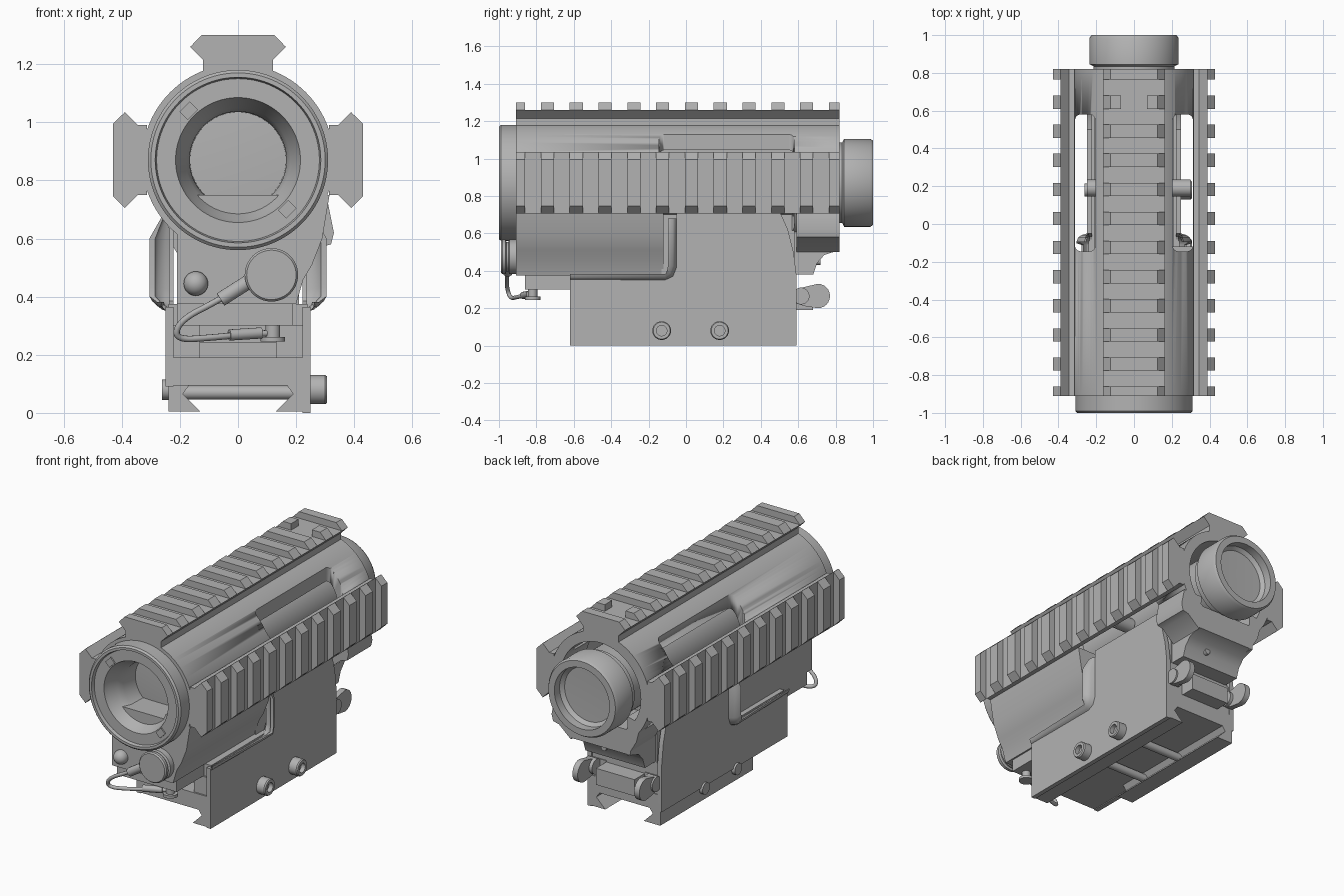
import bpy, bmesh, math
from mathutils import Vector

cube = bpy.data.objects.get("Cube")
if cube:
    bpy.data.objects.remove(cube)

grey = bpy.data.materials.new("plain grey")
grey.use_nodes = True
grey.diffuse_color = (0.45, 0.45, 0.45, 1)
grey.node_tree.nodes["Principled BSDF"].inputs["Base Color"].default_value = (0.45, 0.45, 0.45, 1)
AXIS_Z = 0.87


def finish(name, bm, angle=35):
    bmesh.ops.remove_doubles(bm, verts=bm.verts, dist=1e-5)
    bmesh.ops.recalc_face_normals(bm, faces=bm.faces)
    mesh = bpy.data.meshes.new(name)
    bm.to_mesh(mesh)
    bm.free()
    ob = bpy.data.objects.new(name, mesh)
    bpy.context.collection.objects.link(ob)
    mesh.materials.append(grey)
    activate(ob)
    bpy.ops.object.shade_smooth_by_angle(angle=math.radians(angle))
    return ob


def activate(ob):
    bpy.ops.object.select_all(action='DESELECT')
    ob.select_set(True)
    bpy.context.view_layer.objects.active = ob


def place(axis, u, v, t):
    return {'x': (t, u, v), 'y': (u, t, v), 'z': (u, v, t)}[axis]


def prism(name, axis, pts, *spans):
    """Extrude a 2D outline along an axis, once for each span."""
    bm = bmesh.new()
    for a, b in spans:
        ends = [[bm.verts.new(place(axis, u, v, t)) for u, v in pts] for t in (a, b)]
        for e in ends:
            bm.faces.new(e)
        for i in range(len(pts)):
            j = (i + 1) % len(pts)
            bm.faces.new((ends[0][i], ends[0][j], ends[1][j], ends[1][i]))
    return finish(name, bm)


def box(name, x0, x1, y0, y1, z0, z1):
    return prism(name, 'y', [(x0, z0), (x1, z0), (x1, z1), (x0, z1)], (y0, y1))


def lathe(name, axis, u, v, profile, n=64, closed=False):
    """Spin (radius, position) points about an axis through (u, v)."""
    bm = bmesh.new()
    rings = []
    for r, t in profile:
        angles = [2 * math.pi * i / n for i in range(n)]
        rings.append([bm.verts.new(place(axis, u + r * math.cos(a), v + r * math.sin(a), t))
                      for a in angles] if r else [bm.verts.new(place(axis, u, v, t))])
    pairs = list(zip(rings, rings[1:])) + ([(rings[-1], rings[0])] if closed else [])
    for p, q in pairs:
        for i in range(n):
            j = (i + 1) % n
            quad = [p[i % len(p)], p[j % len(p)], q[j % len(q)], q[i % len(q)]]
            bm.faces.new(list(dict.fromkeys(quad)))
    return finish(name, bm)


def rod(name, axis, u, v, r, a, b, n=32):
    return lathe(name, axis, u, v, [(0, a), (r, a), (r, b), (0, b)], n)


def cable(name, pts, r, kind='POLY'):
    curve = bpy.data.curves.new(name, 'CURVE')
    curve.dimensions = '3D'
    curve.bevel_depth, curve.bevel_resolution, curve.use_fill_caps = r, 3, True
    s = curve.splines.new(kind)
    s.points.add(len(pts) - 1)
    for p, co in zip(s.points, pts):
        p.co = (*co, 1)
    if kind == 'NURBS':
        s.use_endpoint_u, s.order_u = True, 3
    ob = bpy.data.objects.new(name, curve)
    bpy.context.collection.objects.link(ob)
    curve.materials.append(grey)
    activate(ob)
    bpy.ops.object.convert(target='MESH')
    bpy.ops.object.shade_smooth_by_angle(angle=math.radians(40))


def cut(ob, cutter):
    mod = ob.modifiers.new("cut", 'BOOLEAN')
    mod.operation, mod.object, mod.solver = 'DIFFERENCE', cutter, 'EXACT'
    activate(ob)
    bpy.ops.object.modifier_apply(modifier=mod.name)
    bpy.data.objects.remove(cutter)


# Outer shroud, with long openings down both sides
shroud = lathe("shroud", 'y', 0, AXIS_Z,
               [(0.27, -0.91), (0.33, -0.91), (0.33, 0.82), (0.27, 0.82)], 96, True)
for s in (-1, 1):
    slot = box("slot_cutter", s * 0.205, s * 0.312, -0.145, 0.58, 0.4, 1.4)
    bm = bmesh.new()
    bm.from_mesh(slot.data)
    upright = [e for e in bm.edges if abs(e.verts[0].co.z - e.verts[1].co.z) > 0.5]
    bmesh.ops.bevel(bm, geom=upright, offset=0.03, segments=5, affect='EDGES', profile=0.5)
    bm.to_mesh(slot.data)
    bm.free()
    cut(shroud, slot)

# Optic tube with front ring, deep front lens and eyepiece
lathe("front_ring", 'y', 0, AXIS_Z,
      [(0.2, -0.89), (0.31, -0.89), (0.31, -0.99), (0.3, -1.0), (0.285, -1.0), (0.28, -0.98),
       (0.215, -0.98), (0.205, -0.95), (0.18, -0.9), (0.167, -0.86), (0.165, -0.75), (0, -0.76)], 96)
lathe("inner_tube", 'y', 0, AXIS_Z, [(0.2, -0.9), (0.2, 0.84)], 64)
lathe("eyepiece", 'y', 0, AXIS_Z,
      [(0.2, 0.8), (0.215, 0.8), (0.215, 0.835), (0.235, 0.845), (0.235, 0.985), (0.225, 1.0),
       (0.185, 1.0), (0.185, 0.95), (0.165, 0.93), (0, 0.925)], 96)
for a in (45, 225):
    c, s = math.cos(math.radians(a + 90)), math.sin(math.radians(a + 90))
    mark = [(0.24 * c + u * c - v * s, AXIS_Z + 0.24 * s + u * s + v * c)
            for u, v in ((-0.02, -0.025), (0.02, -0.025), (0.02, 0.025), (-0.02, 0.025))]
    prism("ring_key", 'y', mark, (-0.988, -0.97))

# Three accessory rails: a continuous base plus evenly spaced teeth
PITCH, HALF = 0.154, 0.035
centres = [-0.895 + PITCH * i for i in range(12)]
teeth = [(max(c - HALF, -0.91), min(c + HALF, 0.82)) for c in centres]
base = [(-0.12, 0.27), (0.12, 0.27), (0.12, 0.345), (0.165, 0.39), (-0.165, 0.39), (-0.12, 0.345)]
tooth = [(-0.165, 0.389), (0.165, 0.389), (0.125, 0.43), (-0.125, 0.43)]
lug = [(0.07, 0.389), (0.165, 0.389), (0.125, 0.43), (0.07, 0.43)]
turns = {"top": lambda u, r: (u, AXIS_Z + r),
         "left": lambda u, r: (r, AXIS_Z + u),
         "right": lambda u, r: (-r, AXIS_Z + u)}
for side, turn in turns.items():
    root = base if side == "top" else [(u, max(r, 0.314)) for u, r in base]
    prism(side + "_rail", 'y', [turn(*p) for p in root], (-0.91, 0.82))
    spans = teeth if side != "top" else teeth[:10] + teeth[11:]
    prism(side + "_rail_teeth", 'y', [turn(*p) for p in tooth], *spans)
for s in (-1, 1):
    prism("rear_sight_lug", 'y', [(s * u, AXIS_Z + r) for u, r in lug], teeth[10])

# Front housing below the tube
prism("front_housing", 'y',
      [(-0.21, 0.75), (-0.21, 0.375), (0.2, 0.375), (0.225, 0.46), (0.255, 0.51), (0.29, 0.6),
       (0.315, 0.75)], (-0.91, -0.12))
box("housing_foot", -0.21, 0.19, -0.86, -0.6, 0.3, 0.4)
box("core", -0.21, 0.21, -0.13, 0.58, 0.36, 0.7)

# Rear housing with an arched underside
prism("rear_housing", 'x',
      [(0.57, 0.72), (0.57, 0.38), (0.68, 0.38), (0.7, 0.44), (0.74, 0.485), (0.82, 0.51),
       (0.82, 0.66), (0.57, 0.66)], (-0.2, 0.2))
prism("rear_wing", 'y',
      [(0.18, 0.72), (0.31, 0.72), (0.33, 0.62), (0.32, 0.58), (0.28, 0.57), (0.2, 0.5)], (0.59, 0.82))
prism("rear_wing_right", 'y', [(-0.18, 0.74), (-0.27, 0.72), (-0.24, 0.6), (-0.18, 0.5)], (0.59, 0.82))
rod("rear_screw", 'y', 0.05, 0.45, 0.018, 0.6, 0.72, 16)

# Mount: slab, walls and crown around a see-through channel
box("mount_floor", -0.24, 0.24, -0.62, 0.59, 0.095, 0.19)
box("mount_crown", -0.24, 0.24, -0.6, 0.58, 0.24, 0.375)
for s in (-1, 1):
    box("mount_wall", s * 0.13, s * 0.24, -0.61, 0.585, 0.18, 0.3)
    jaw = [(0.24, 0.005), (0.13, 0.005), (0.19, 0.065), (0.165, 0.1), (0.24, 0.1)]
    prism("clamp_jaw", 'y', [(s * x, z) for x, z in jaw], (-0.62 if s > 0 else -0.3, 0.59))

    # Side plate with an L-shaped outline and a rolled-out lip along the cut
    low = 0.0 if s > 0 else 0.09
    outline = [(-0.62, low), (0.59, low), (0.59, 0.38), (0.575, 0.5), (0.545, 0.62), (0.5, 0.72),
               (-0.05, 0.72), (-0.05, 0.42), (-0.065, 0.385), (-0.1, 0.365), (-0.62, 0.365)]
    prism("side_plate", 'x', outline, (s * 0.222, s * 0.25))
    bm = bmesh.new()
    rows = []
    for x, d in ((0.25, 0), (0.275, 0.008), (0.295, 0.02), (0.305, 0.045),
                 (0.285, 0.045), (0.275, 0.03), (0.25, 0.02), (0.235, 0.015)):
        edge = [(-0.62, 0.35), (-0.11, 0.35), (-0.07, 0.37), (-0.05, 0.42), (-0.05, 0.6), (-0.05, 0.68)]
        shift = [(0, 0.7), (0, 0.7), (-0.7, 0.7), (-1, 0.3), (-1, 0), (-1, 0)]
        wide = [0.35, 0.6, 1, 1, 1, 0.3]
        rows.append([bm.verts.new((s * (0.24 + (x - 0.24) * w), y + d * a, z + d * b))
                     for (y, z), (a, b), w in zip(edge, shift, wide)])
    for p, q in zip(rows, rows[1:] + rows[:1]):
        for i in range(len(p) - 1):
            bm.faces.new((p[i], p[i + 1], q[i + 1], q[i]))
    finish("plate_lip", bm, 50)

    # Throw lever with a rounded end
    arc = [math.radians(-90 + 15 * i) for i in range(13)]
    paddle = [(0.705 + 0.065 * math.cos(a), 0.265 + 0.065 * math.sin(a)) for a in arc]
    prism("throw_lever", 'x', paddle + [(0.64, 0.315), (0.59, 0.3), (0.59, 0.225), (0.64, 0.21)],
          (s * 0.19, s * 0.225))
    rod("lever_pivot", 'x', 0.615, 0.265, 0.045, s * 0.17, s * 0.235)
box("lever_block", -0.13, 0.13, 0.57, 0.68, 0.19, 0.29)

# Cross bolts with socket heads on one side and plain ends on the other
for y in (-0.13, 0.18):
    rod("cross_bolt", 'x', y, 0.07, 0.024, -0.25, 0.25, 24)
    lathe("bolt_head", 'x', y, 0.08,
          [(0, 0.24), (0.05, 0.24), (0.05, 0.3), (0.045, 0.307), (0.028, 0.307), (0.028, 0.28), (0, 0.28)], 36)
    rod("bolt_end", 'x', y, 0.08, 0.035, -0.24, -0.262)
for s in (-1, 1):
    rod("adjuster", 'x', 0.19, 0.8, 0.045, s * 0.19, s * (0.25 if s < 0 else 0.3))

# Battery cap, button and tether
lathe("battery_cap", 'y', 0.115, 0.475,
      [(0, -0.99), (0.085, -0.99), (0.092, -0.982), (0.092, -0.965), (0.08, -0.96), (0.08, -0.95),
       (0.092, -0.945), (0.092, -0.9), (0, -0.9)], 48)
lathe("button", 'y', -0.145, 0.445,
      [(0, -0.96)] + [(0.042 * math.sin(a), -0.918 - 0.042 * math.cos(a))
                      for a in (0.3, 0.6, 0.9, 1.2, 1.5)] + [(0.042, -0.9)], 32)
cable("tether", [(0.04, -0.95, 0.455), (-0.06, -0.955, 0.39), (-0.2, -0.96, 0.32), (-0.22, -0.94, 0.25),
                 (-0.08, -0.9, 0.26), (0.02, -0.85, 0.27), (0.12, -0.82, 0.275)], 0.011, 'NURBS')
cable("tether_sleeve", [(0.05, -0.95, 0.46), (-0.06, -0.953, 0.39)], 0.026)
cable("tether_crimp", [(-0.03, -0.87, 0.268), (0.08, -0.835, 0.275)], 0.02)
rod("tether_anchor", 'z', 0.12, -0.82, 0.042, 0.245, 0.262)
rod("tether_post", 'z', 0.12, -0.82, 0.025, 0.25, 0.31)
